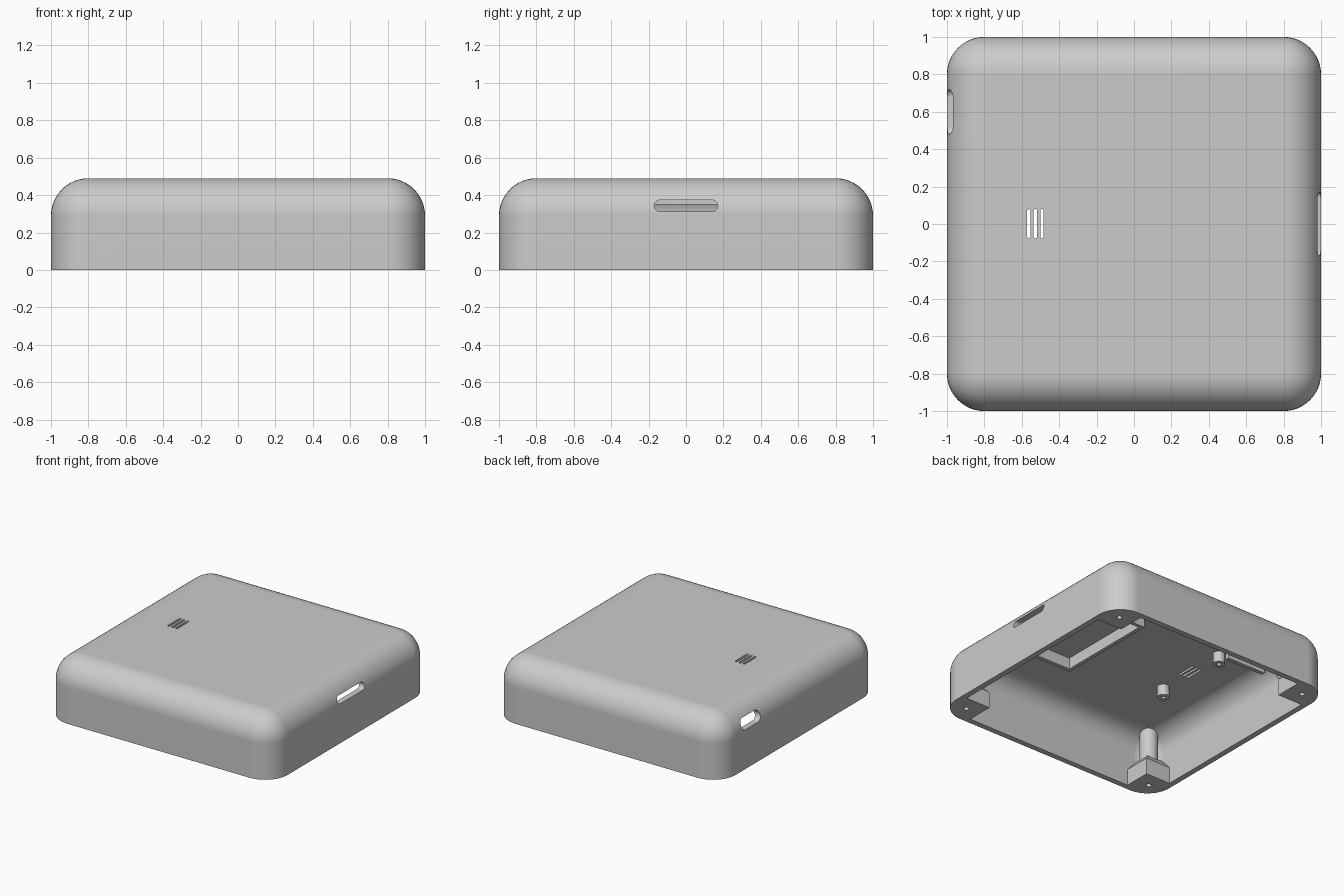
import bpy, bmesh
from mathutils import Vector

if "Cube" in bpy.data.objects:
    bpy.data.objects.remove(bpy.data.objects["Cube"], do_unlink=True)

grey = bpy.data.materials.new("plain grey")
grey.use_nodes = True
COLOUR = (0.6, 0.6, 0.6, 1)
grey.diffuse_color = COLOUR
grey.node_tree.nodes["Principled BSDF"].inputs["Base Color"].default_value = COLOUR


def add(name, bm):
    bmesh.ops.recalc_face_normals(bm, faces=bm.faces)
    mesh = bpy.data.meshes.new(name)
    bm.to_mesh(mesh)
    bm.free()
    mesh.materials.append(grey)
    ob = bpy.data.objects.new(name, mesh)
    bpy.context.collection.objects.link(ob)
    return ob


def box(name, lo, hi, radius=0, rounded=None, segments=12):
    """Box between two corners; edges passing the rounded(a, b) test are filleted."""
    bm = bmesh.new()
    bmesh.ops.create_cube(bm, size=1)
    lo, hi = Vector(lo), Vector(hi)
    for v in bm.verts:
        v.co = (lo + hi) / 2 + v.co * (hi - lo)
    if rounded:
        edges = [e for e in bm.edges if rounded(e.verts[0].co, e.verts[1].co)]
        bmesh.ops.bevel(bm, geom=edges, offset=radius, segments=segments,
                        profile=0.5, affect='EDGES')
    return add(name, bm)


def cylinder(name, x, y, z0, z1, radius, sides=32):
    bm = bmesh.new()
    bmesh.ops.create_cone(bm, cap_ends=True, segments=sides, radius1=radius,
                          radius2=radius, depth=z1 - z0)
    bmesh.ops.translate(bm, verts=bm.verts, vec=(x, y, (z0 + z1) / 2))
    return add(name, bm)


def cut(target, cutter):
    mod = target.modifiers.new("cut", 'BOOLEAN')
    mod.operation, mod.solver, mod.object = 'DIFFERENCE', 'EXACT', cutter
    bpy.context.view_layer.update()
    with bpy.context.temp_override(object=target, active_object=target):
        bpy.ops.object.modifier_apply(modifier=mod.name)
    bpy.data.objects.remove(cutter, do_unlink=True)


def along(axis):
    """Edges parallel to one axis."""
    return lambda a, b: abs((b - a).normalized()[axis]) > 0.9


def all_but_bottom(a, b):
    return max(a.z, b.z) > 0.1


def corner_foot(sx, sy):
    """Square screw foot with a sloped top that reaches into the wall."""
    bm = bmesh.new()
    for inner, z in ((0.74, -0.1), (0.74, 0.13), (0.81, 0.21)):
        for x in (inner, 1.1):
            for y in (inner, 1.1):
                bm.verts.new((sx * x, sy * y, z))
    bmesh.ops.convex_hull(bm, input=bm.verts)
    return add("foot_cutter", bm)


CEILING, SCREW = 0.44, 0.86
corners = [(sx, sy) for sx in (-1, 1) for sy in (-1, 1)]

# Outer housing and the hollow inside it
housing = box("housing", (-1, -1, 0), (1, 1, 0.49), 0.2, all_but_bottom)
cavity = box("cavity", (-0.955, -0.955, -0.05), (0.955, 0.955, CEILING), 0.155, all_but_bottom)

# Corner screw pillars are left standing in the hollow
for sx, sy in corners:
    cut(cavity, corner_foot(sx, sy))
    cut(cavity, cylinder("pillar", sx * SCREW, sy * SCREW, 0.1, 0.47, 0.068))
cut(housing, cavity)
for sx, sy in corners:
    cut(housing, cylinder("screw_hole", sx * SCREW, sy * SCREW, -0.1, 0.25, 0.02, 20))

# Side port openings
cut(housing, box("right_port", (0.8, -0.17, 0.313), (1.1, 0.17, 0.373), 0.029, along(0), 8))
cut(housing, box("left_port", (-1.1, 0.48, 0.313), (-0.8, 0.72, 0.398), 0.042, along(0), 8))

# Three vent slits through the top
for i in (-1, 0, 1):
    x = -0.527 + i * 0.035
    cut(housing, box("vent", (x - 0.009, -0.077, 0.4), (x + 0.009, 0.08, 0.6),
                     0.0085, along(2), 5))

# Battery frame on the ceiling, open toward the port
frame = box("battery_frame", (0.24, -0.435, 0.35), (0.9, 0.405, 0.45))
cut(frame, box("frame_inside", (0.27, -0.405, 0.3), (1.1, 0.375, 0.5)))

# Circuit board posts and locating rib
parts = [housing, frame]
for name, y in (("front_post", -0.29), ("rear_post", 0.335)):
    post = cylinder(name, -0.52, y, 0.355, 0.45, 0.045)
    cut(post, cylinder("post_hole", -0.52, y, 0.3, 0.43, 0.016, 16))
    parts.append(post)
parts.append(box("locating_rib", (-0.88, 0.385, 0.38), (-0.54, 0.415, 0.45)))

# Smooth fillets with crisp edges
bpy.ops.object.select_all(action='DESELECT')
for ob in parts:
    ob.select_set(True)
bpy.context.view_layer.objects.active = housing
bpy.ops.object.shade_smooth_by_angle(angle=0.52)
for ob in parts:
    mod = ob.modifiers.new("even_shading", 'WEIGHTED_NORMAL')
    mod.keep_sharp = True
